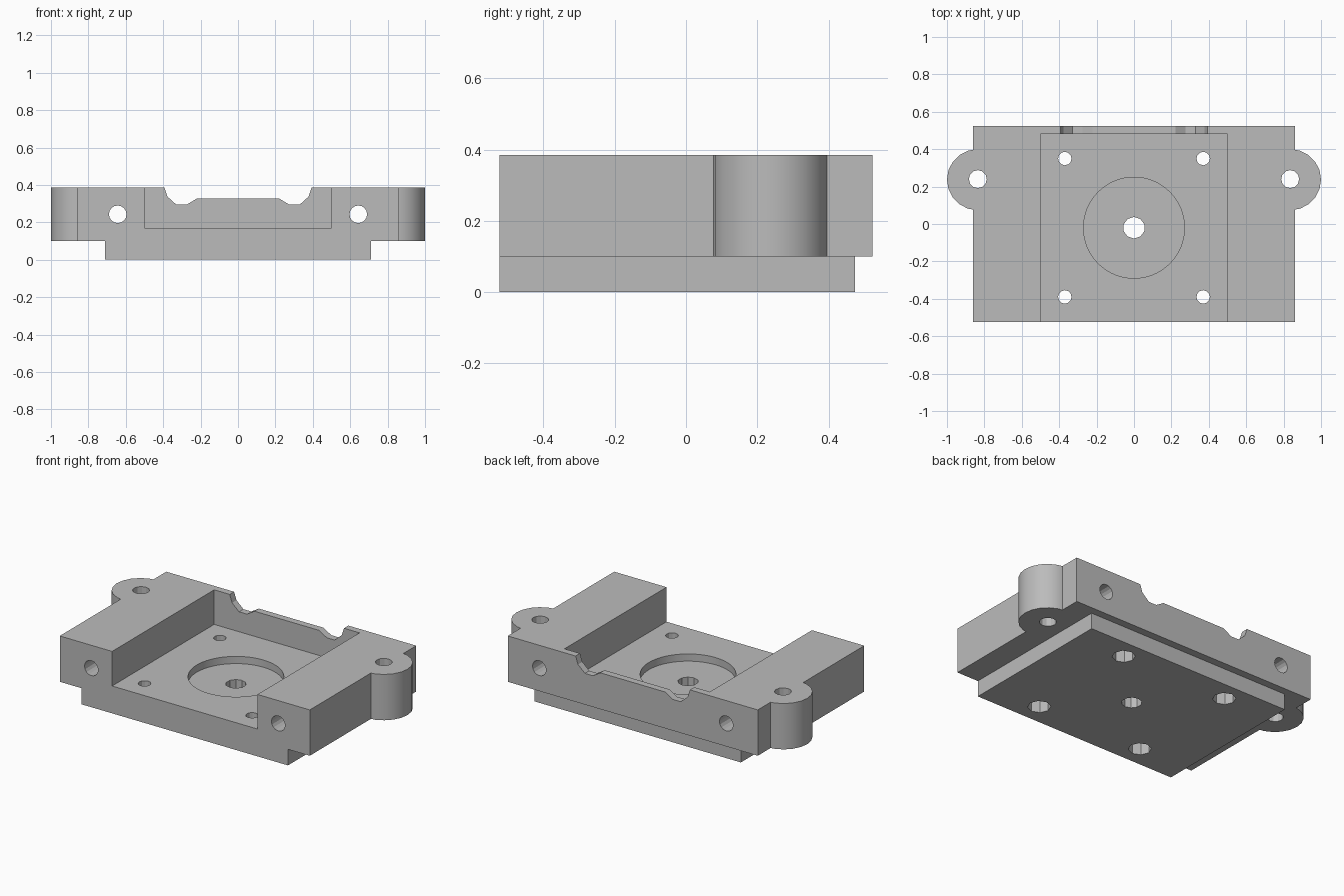
import bpy, bmesh, math
from mathutils import Matrix

cube = bpy.data.objects.get("Cube")
if cube:
    bpy.data.objects.remove(cube, do_unlink=True)

grey = bpy.data.materials.new("light grey")
grey.use_nodes = True
colour = (0.5, 0.5, 0.5, 1)
grey.diffuse_color = colour
grey.node_tree.nodes["Principled BSDF"].inputs["Base Color"].default_value = colour

TOP, LEDGE, FLOOR = 0.385, 0.1, 0.17
BACK = 0.523


def finish(name, bm):
    bmesh.ops.recalc_face_normals(bm, faces=bm.faces)
    mesh = bpy.data.meshes.new(name)
    bm.to_mesh(mesh)
    bm.free()
    mesh.materials.append(grey)
    obj = bpy.data.objects.new(name, mesh)
    bpy.context.collection.objects.link(obj)
    return obj


def extrude_y(name, profile, y0, y1):
    """Solid from an x-z outline, swept from y0 to y1."""
    bm = bmesh.new()
    face = bm.faces.new([bm.verts.new((x, y0, z)) for x, z in profile])
    out = bmesh.ops.extrude_face_region(bm, geom=[face])
    verts = [v for v in out["geom"] if isinstance(v, bmesh.types.BMVert)]
    bmesh.ops.translate(bm, verts=verts, vec=(0, y1 - y0, 0))
    return finish(name, bm)


def box(name, x, y0, y1, z0, z1):
    return extrude_y(name, [(-x, z0), (x, z0), (x, z1), (-x, z1)], y0, y1)


def cylinder(name, x, y, z0, z1, r, sides):
    bm = bmesh.new()
    bmesh.ops.create_cone(bm, cap_ends=True, segments=sides, radius1=r, radius2=r,
                          depth=z1 - z0, matrix=Matrix.Translation((x, y, (z0 + z1) / 2)))
    return finish(name, bm)


def combine(body, tool, operation):
    """Join or cut with a tool solid, then discard the tool."""
    tool.hide_render = True
    mod = body.modifiers.new(tool.name, 'BOOLEAN')
    mod.operation = operation
    mod.solver = 'EXACT'
    mod.object = tool
    bpy.context.view_layer.objects.active = body
    bpy.ops.object.modifier_apply(modifier=mod.name)
    bpy.data.objects.remove(tool, do_unlink=True)


def cut(tool):
    combine(body, tool, 'DIFFERENCE')


# Stepped block
half = [(0.71, 0), (0.71, LEDGE), (0.86, LEDGE), (0.86, TOP)]
body = extrude_y("mounting_block", half + [(-x, z) for x, z in reversed(half)], -BACK, BACK)

# Rounded side lugs
for s in (-1, 1):
    combine(body, cylinder("side_lug", s * 0.837, 0.237, LEDGE, TOP, 0.163, 20), 'UNION')

# Step under the back edge, and the open-fronted pocket
cut(box("back_step", 0.8, 0.475, 0.7, -0.1, LEDGE))
cut(box("pocket", 0.5, -0.7, 0.48, FLOOR, 0.6))

# Dip in the back wall with two rounded lows
dip = [(0.222, 0.326), (0.275, 0.294), (0.329, 0.294), (0.377, 0.337), (0.393, TOP), (0.393, 0.6)]
cut(extrude_y("wall_dip", dip + [(-x, z) for x, z in reversed(dip)], 0.4, 0.6))

# Round recess and centre hole
cut(cylinder("recess", 0, -0.02, 0.125, 0.3, 0.27, 64))
cut(cylinder("centre_hole", 0, -0.02, -0.1, 0.3, 0.058, 10))

for s in (-1, 1):
    # Lug holes and lengthwise holes
    cut(cylinder("lug_hole", s * 0.835, 0.24, 0, 0.6, 0.048, 12))
    bore = cylinder("long_hole", 0, 0, -0.8, 0.8, 0.047, 16)
    bore.data.transform(Matrix.Translation((s * 0.643, 0, 0.243))
                        @ Matrix.Rotation(math.pi / 2, 4, 'X'))
    cut(bore)
    # Corner screw holes, wider from below
    for y in (-0.39, 0.35):
        cut(cylinder("screw_hole", s * 0.37, y, -0.1, 0.3, 0.036, 12))
        cut(cylinder("screw_counterbore", s * 0.37, y, -0.1, 0.08, 0.066, 8))

bpy.ops.object.select_all(action='DESELECT')
body.select_set(True)
bpy.context.view_layer.objects.active = body
bpy.ops.object.shade_smooth_by_angle(angle=math.radians(22))
